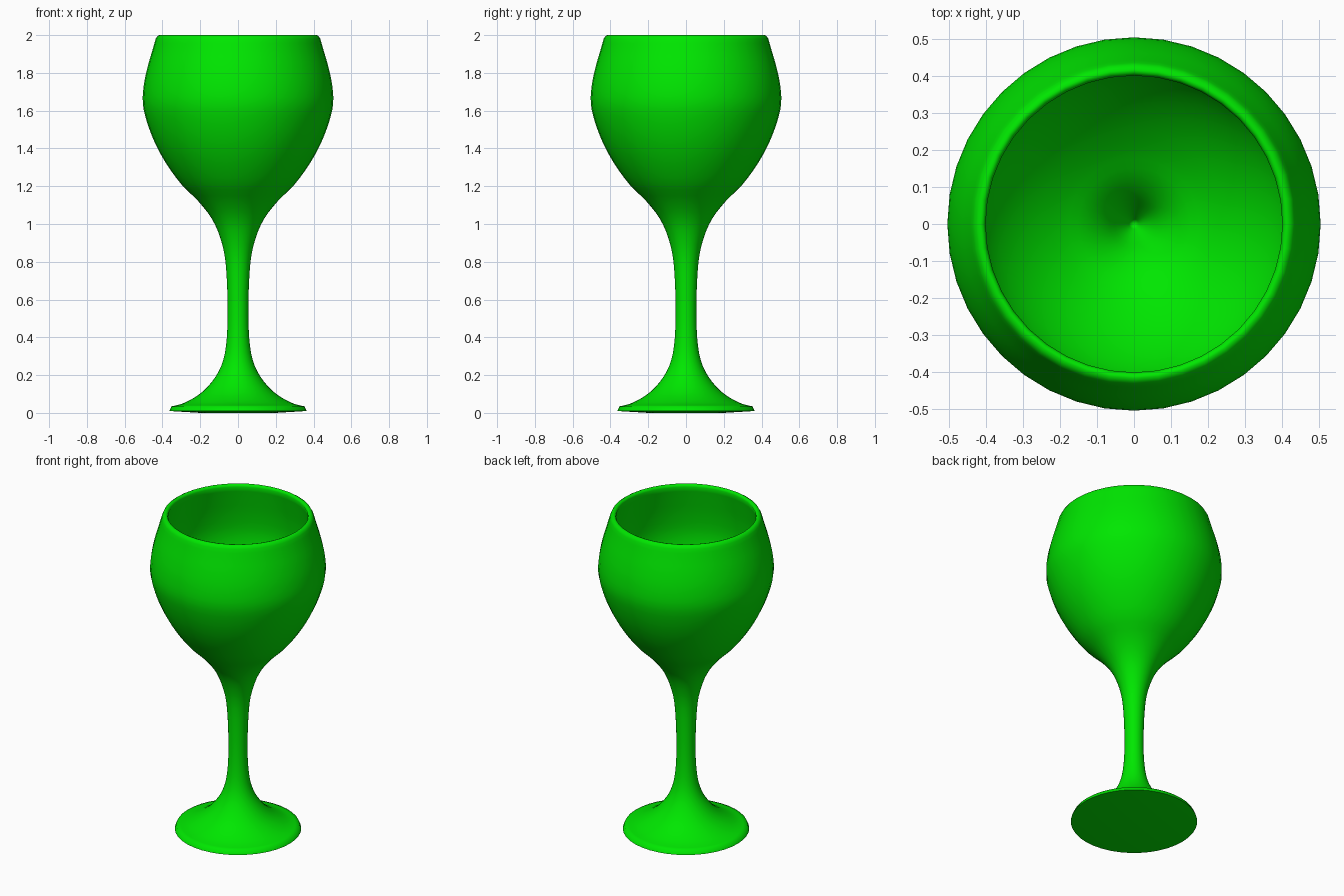
import bpy, bmesh, math
from mathutils import Vector

cube = bpy.data.objects.get("Cube")
if cube:
    bpy.data.objects.remove(cube, do_unlink=True)

SIDES = 40
STEPS = 3

green = bpy.data.materials.new("bright_green")
green.use_nodes = True
colour = (0.0, 0.8, 0.0, 1)
green.diffuse_color = colour
green.node_tree.nodes["Principled BSDF"].inputs["Base Color"].default_value = colour


def smooth_curve(points):
    """Round off a (radius, height) profile, passing through every point."""
    p = [Vector(q) for q in points]
    p = [p[0] * 2 - p[1]] + p + [p[-1] * 2 - p[-2]]
    out = []
    for a, b, c, d in zip(p, p[1:], p[2:], p[3:]):
        for i in range(STEPS):
            t = i / STEPS
            out.append(0.5 * (2 * b + (c - a) * t + (2 * a - 5 * b + 4 * c - d) * t ** 2
                              + (3 * b - a - 3 * c + d) * t ** 3))
    return out + [p[-2]]


def lathe(name, profile):
    """Turn a profile about the z axis."""
    bm = bmesh.new()
    verts = [bm.verts.new((max(r, 0), 0, z)) for r, z in profile]
    edges = [bm.edges.new(pair) for pair in zip(verts, verts[1:])]
    bmesh.ops.spin(bm, geom=verts + edges, cent=(0, 0, 0), axis=(0, 0, 1),
                   angle=math.tau, steps=SIDES)
    bmesh.ops.remove_doubles(bm, verts=bm.verts, dist=0.0005)
    bmesh.ops.recalc_face_normals(bm, faces=bm.faces)
    mesh = bpy.data.meshes.new(name)
    bm.to_mesh(mesh)
    bm.free()
    mesh.materials.append(green)
    obj = bpy.data.objects.new(name, mesh)
    bpy.context.collection.objects.link(obj)
    bpy.ops.object.select_all(action="DESELECT")
    obj.select_set(True)
    bpy.context.view_layer.objects.active = obj
    bpy.ops.object.shade_smooth_by_angle(angle=math.radians(70))


# Underside and thin edge of the foot
foot = [(0, 0), (0.2, 0), (0.363, 0.01)]

# Foot, stem and outside of the bowl
outside = smooth_curve([
    (0.353, 0.034), (0.28, 0.055), (0.19, 0.11), (0.12, 0.19), (0.078, 0.28),
    (0.059, 0.4), (0.055, 0.58), (0.066, 0.8), (0.095, 0.93), (0.14, 1.03),
    (0.21, 1.12), (0.3, 1.21), (0.38, 1.32), (0.44, 1.43), (0.482, 1.54),
    (0.504, 1.64), (0.498, 1.74), (0.479, 1.83), (0.456, 1.91), (0.436, 1.98)])

# Rounded rim
rim = [(0.429, 1.993), (0.417, 2.0), (0.407, 1.998)]

# Inside of the bowl, ending in a funnel above the stem
inside = smooth_curve([
    (0.401, 1.985), (0.423, 1.89), (0.446, 1.78), (0.459, 1.66), (0.443, 1.54),
    (0.404, 1.42), (0.35, 1.33), (0.28, 1.25), (0.2, 1.18), (0.13, 1.13),
    (0.08, 1.08), (0.04, 1.02), (0, 0.96)])

lathe("goblet", foot + outside + rim + inside)
